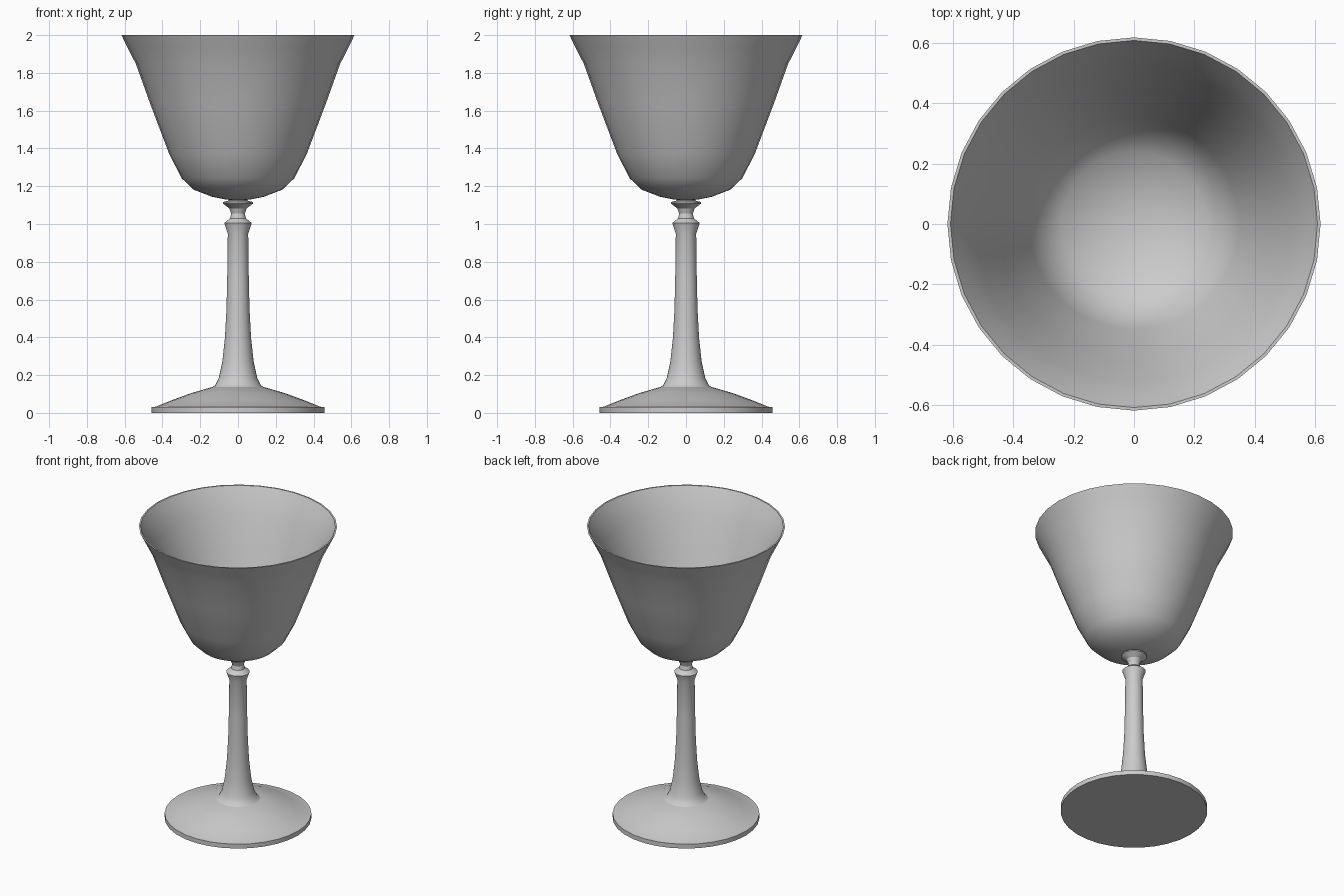
import bpy
import math

if "Cube" in bpy.data.objects:
    bpy.data.objects.remove(bpy.data.objects["Cube"])

SIDES = 32


def lathe(name, profile, angle=32):
    """Revolve (radius, height) points around z; radius 0 makes a pole."""
    verts, rings, faces = [], [], []
    for r, z in profile:
        start = len(verts)
        if r == 0:
            verts.append((0, 0, z))
            rings.append([start] * SIDES)
        else:
            for i in range(SIDES):
                a = math.tau * i / SIDES
                verts.append((r * math.cos(a), r * math.sin(a), z))
            rings.append(list(range(start, start + SIDES)))
    for low, high in zip(rings, rings[1:]):
        for i in range(SIDES):
            j = (i + 1) % SIDES
            quad = [low[i], low[j], high[j], high[i]]
            faces.append(list(dict.fromkeys(quad)))
    mesh = bpy.data.meshes.new(name)
    mesh.from_pydata(verts, [], faces)
    obj = bpy.data.objects.new(name, mesh)
    bpy.context.collection.objects.link(obj)
    bpy.ops.object.select_all(action='DESELECT')
    obj.select_set(True)
    bpy.context.view_layer.objects.active = obj
    bpy.ops.object.shade_smooth_by_angle(angle=math.radians(angle))
    return obj


# Disc foot with a thin vertical rim and a gently domed top
lathe("foot", [(0, 0), (0.457, 0), (0.457, 0.03), (0.435, 0.033),
               (0.35, 0.067), (0.25, 0.104), (0.14, 0.136), (0, 0.14)], 25)

# Flared stem with collar, narrow neck and small disc under the bowl
lathe("stem", [(0, 0.12), (0.14, 0.134), (0.122, 0.145), (0.102, 0.185),
               (0.083, 0.27), (0.069, 0.40), (0.061, 0.55), (0.057, 0.72),
               (0.054, 0.95), (0.073, 1.005), (0.042, 1.03), (0.036, 1.055),
               (0.046, 1.083), (0.08, 1.108), (0.08, 1.116), (0.05, 1.124),
               (0.05, 1.14), (0, 1.14)])

# Thin-walled flared bowl: outside from the bottom up, then inside down
lathe("bowl", [(0, 1.125), (0.06, 1.129), (0.14, 1.145), (0.235, 1.182),
               (0.298, 1.242), (0.364, 1.37), (0.464, 1.634), (0.54, 1.846),
               (0.585, 1.935), (0.617, 2.0),
               (0.607, 2.0), (0.572, 1.94), (0.526, 1.846), (0.449, 1.634),
               (0.349, 1.375), (0.305, 1.27),
               (0.24, 1.222), (0.16, 1.185), (0.08, 1.165), (0, 1.16)])
